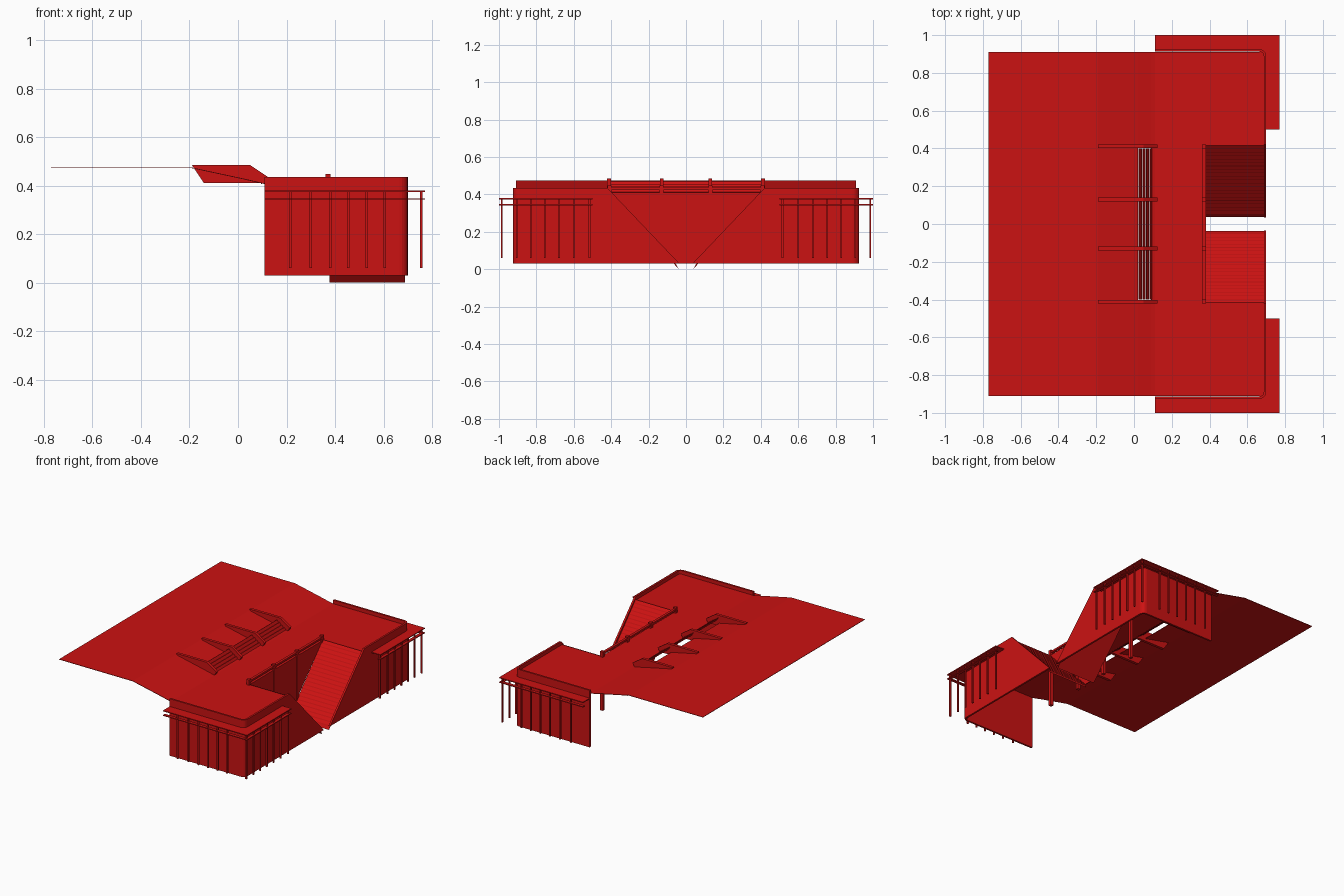
import bpy, bmesh, math

if "Cube" in bpy.data.objects:
    bpy.data.objects.remove(bpy.data.objects["Cube"])

red = bpy.data.materials.new("red")
red.diffuse_color = (0.6, 0.006, 0.006, 1)
red.use_nodes = True
red.node_tree.nodes["Principled BSDF"].inputs["Base Color"].default_value = red.diffuse_color


def finish(name, bm, mat=red):
    bmesh.ops.recalc_face_normals(bm, faces=bm.faces)
    me = bpy.data.meshes.new(name)
    bm.to_mesh(me)
    bm.free()
    ob = bpy.data.objects.new(name, me)
    bpy.context.collection.objects.link(ob)
    me.materials.append(mat)
    return ob


def add_prism(bm, pts, vec):
    """Polygon swept along a vector."""
    f = bm.faces.new([bm.verts.new(p) for p in pts])
    r = bmesh.ops.extrude_face_region(bm, geom=[f])
    vs = [g for g in r["geom"] if isinstance(g, bmesh.types.BMVert)]
    bmesh.ops.translate(bm, verts=vs, vec=vec)


def add_box(bm, x0, x1, y0, y1, z0, z1):
    add_prism(bm, [(x0, y0, z0), (x1, y0, z0), (x1, y1, z0), (x0, y1, z0)],
              (0, 0, z1 - z0))


# Folded roof sheet, open at the skylight and the stair notch
bm = bmesh.new()
xs = [-.77, -.19, .02, .09, .11, .375, .692]
zs = [.475, .475, .43, .414, .41, .41, .41]
ys = [-.91, -.41, .41, .91]
grid = [[bm.verts.new((x, y, z)) for y in ys] for x, z in zip(xs, zs)]
for i in range(6):
    for j in range(3):
        if (i, j) not in ((2, 1), (5, 1)):
            bm.faces.new((grid[i][j], grid[i + 1][j],
                          grid[i + 1][j + 1], grid[i][j + 1]))
roof = finish("roof", bm)
m = roof.modifiers.new("thickness", "SOLIDIFY")
m.thickness = .003

# Outer wall: U plan with rounded corners
def u_path(off, r=.035, n=5):
    x, y = .70 - off, .925 - off
    r -= off
    half = [(x - r + r * math.cos(a), y - r + r * math.sin(a))
            for a in [math.pi / 2 * k / n for k in range(n + 1)]] + [(.11, y)]
    return [(px, -py) for px, py in reversed(half)] + half


bm = bmesh.new()
outer, inner = u_path(0), u_path(.013)
rings = [[bm.verts.new((x, y, z)) for x, y in p]
         for p, z in ((outer, .03), (outer, .435), (inner, .435), (inner, .03))]
for k in range(4):
    a, b = rings[k], rings[(k + 1) % 4]
    for i in range(len(a) - 1):
        bm.faces.new((a[i], a[i + 1], b[i + 1], b[i]))
for i in (0, -1):
    bm.faces.new([r[i] for r in rings])
wall = finish("outer_wall", bm)

# V-shaped entrance cut
bm = bmesh.new()
add_prism(bm, [(.6, -.43, .445), (.6, -.025, .02), (.6, .025, .02), (.6, .43, .445)],
          (.2, 0, 0))
cutter = finish("entrance_cutter", bm)
cutter.hide_render = True
cutter.hide_viewport = True
cutter.display_type = "WIRE"
m = wall.modifiers.new("entrance", "BOOLEAN")
m.operation = "DIFFERENCE"
m.object = cutter
m.solver = "EXACT"

# Sloping stair flights with shallow treads
for s, side in ((1, "back"), (-1, "front")):
    bm = bmesh.new()
    top, low = (.415, .415), (.05, .02)
    n = 20
    prof = []
    for k in range(n):
        t0, t1 = k / n, (k + 1) / n
        y0, z0 = [a + (b - a) * t0 for a, b in zip(top, low)]
        y1, z1 = [a + (b - a) * t1 for a, b in zip(top, low)]
        prof += [(y0, z0), (y1 + .003, z1 + .006)]
    prof += [low, (.038, 0), (.402, .40)]
    add_prism(bm, [(.378, s * y, z) for y, z in prof], (.311, 0, 0))
    finish(side + "_stairs", bm)

# Wall at the back of the entrance
bm = bmesh.new()
add_prism(bm, [(.372, -.41, .41), (.372, -.05, .03), (.372, .05, .03), (.372, .41, .41)],
          (.006, 0, 0))
finish("entrance_back_wall", bm)

# Columns and guard rail above the entrance
bm = bmesh.new()
for y in (-.41, -.13, .13, .41):
    add_box(bm, .36, .382, y - .011, y + .011, .03, .448)
finish("columns", bm)
bm = bmesh.new()
add_box(bm, .362, .38, -.41, .41, .425, .438)
finish("guard_rail", bm)

# Skylight fins and slats
bm = bmesh.new()
for y in (-.412, -.13, .13, .412):
    prof = [(-.19, .485), (.05, .485), (.125, .435), (.11, .41), (-.14, .41)]
    add_prism(bm, [(x, y - .01, z) for x, z in prof], (0, .02, 0))
finish("skylight_fins", bm)
bm = bmesh.new()
for k in range(4):
    x, z = .025 + .019 * k, .468 - .013 * k
    add_prism(bm, [(x, -.4, z), (x + .003, -.4, z), (x + .017, -.4, z - .022),
                   (x + .014, -.4, z - .022)], (0, .8, 0))
finish("skylight_slats", bm)

# Canopies, rails and posts wrapping both outer corners
for s, side in ((1, "back"), (-1, "front")):
    for part, wd, z in (("canopy", None, .374), ("canopy_rail", .022, .342)):
        d = wd or .085
        e = wd or .082
        pts = [(.11, 1), (.77, 1), (.77, .5), (.77 - d, .5), (.77 - d, 1 - e), (.11, 1 - e)]
        bm = bmesh.new()
        add_prism(bm, [(x, s * y, z) for x, y in pts], (0, 0, .006))
        finish(side + "_" + part, bm)
    bm = bmesh.new()
    for x in (.215, .30, .38, .455, .53, .605):
        add_box(bm, x - .005, x + .005, s * .985 - .005, s * .985 + .005, .06, .376)
    for y in (.515, .6, .68, .755, .83, .905, .985):
        add_box(bm, .75, .76, s * y - .005, s * y + .005, .06, .376)
    finish(side + "_posts", bm)
